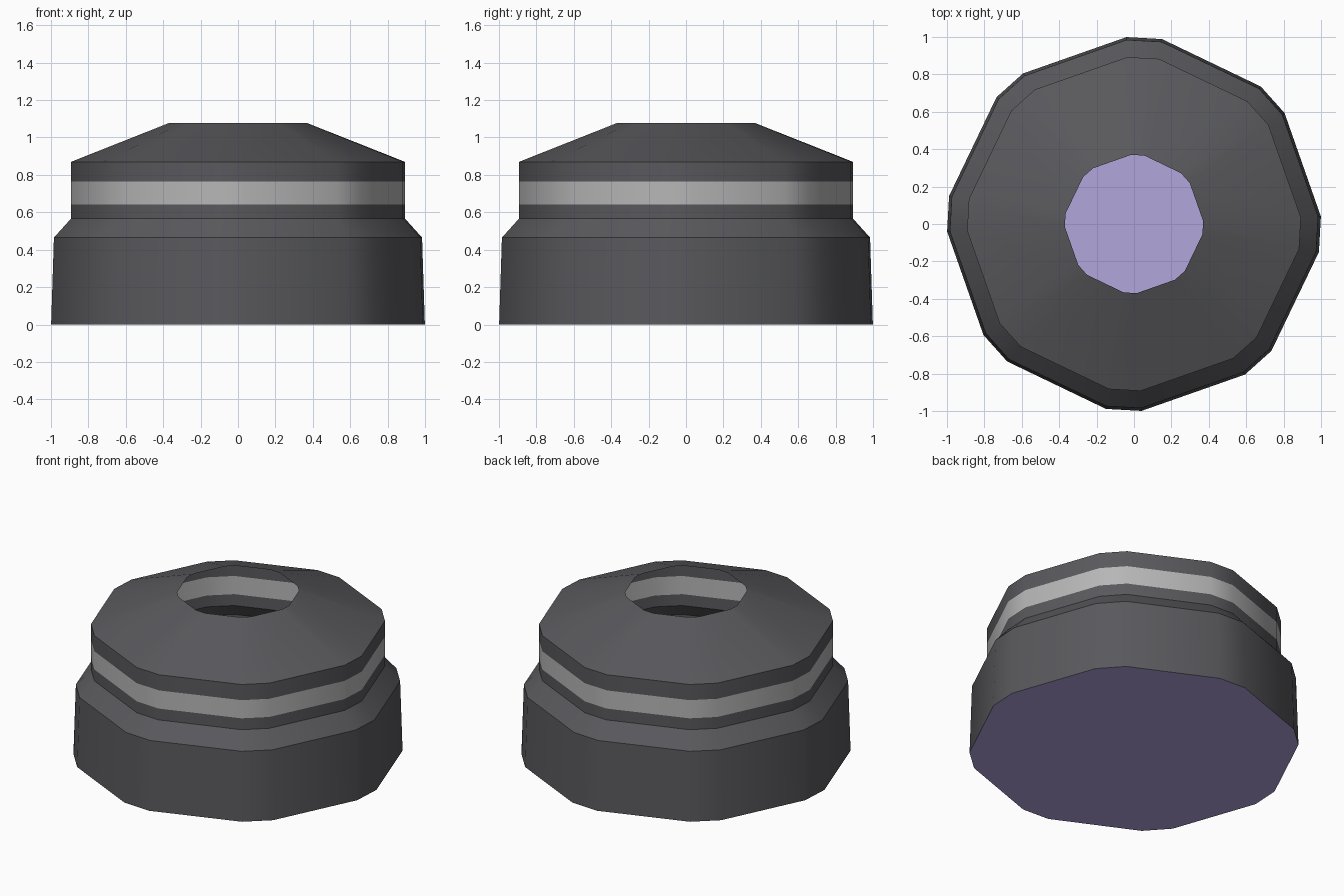
import bpy
from math import cos, sin, radians

if "Cube" in bpy.data.objects:
    bpy.data.objects.remove(bpy.data.objects["Cube"])

# Bevelled octagon: a wide and a narrow side alternate, repeated every 45 degrees
ANGLES = [radians(45 * k + offset) for k in range(8) for offset in (-8.6, 2.3)]


def make_material(name, colour):
    mat = bpy.data.materials.new(name)
    mat.diffuse_color = (*colour, 1)
    mat.use_nodes = True
    mat.node_tree.nodes["Principled BSDF"].inputs["Base Color"].default_value = mat.diffuse_color
    return mat


def add_object(name, verts, faces, mat):
    mesh = bpy.data.meshes.new(name)
    mesh.from_pydata(verts, [], faces)
    mesh.materials.append(mat)
    obj = bpy.data.objects.new(name, mesh)
    bpy.context.collection.objects.link(obj)
    bpy.ops.object.select_all(action='DESELECT')
    obj.select_set(True)
    bpy.context.view_layer.objects.active = obj
    bpy.ops.object.shade_smooth_by_angle(angle=radians(30))
    return obj


def ring(radius, z):
    return [(radius * cos(a), radius * sin(a), z) for a in ANGLES]


def sweep(name, profile, mat):
    """Open wall made by joining rings listed from bottom to top."""
    n = len(ANGLES)
    verts = [v for r, z in profile for v in ring(r, z)]
    faces = [(i * n + j, i * n + (j + 1) % n,
              (i + 1) * n + (j + 1) % n, (i + 1) * n + j)
             for i in range(len(profile) - 1) for j in range(n)]
    return add_object(name, verts, faces, mat)


dark = make_material("dark_grey", (0.10, 0.10, 0.11))
light = make_material("light_grey", (0.47, 0.47, 0.47))
purple = make_material("purple", (0.45, 0.38, 0.72))

# Lower body with its sloped shoulder
sweep("lower_body", [(1.0, 0), (0.985, 0.465), (0.893, 0.567), (0.893, 0.643)], dark)
# Light band around the neck
sweep("light_band", [(0.893, 0.643), (0.893, 0.765)], light)
# Upper neck and sloped roof, left open in the middle
sweep("upper_roof", [(0.893, 0.765), (0.893, 0.87), (0.37, 1.077)], dark)
# Flat floor, visible through the opening
add_object("floor_plate", ring(1.0, 0), [tuple(range(len(ANGLES)))], purple)
